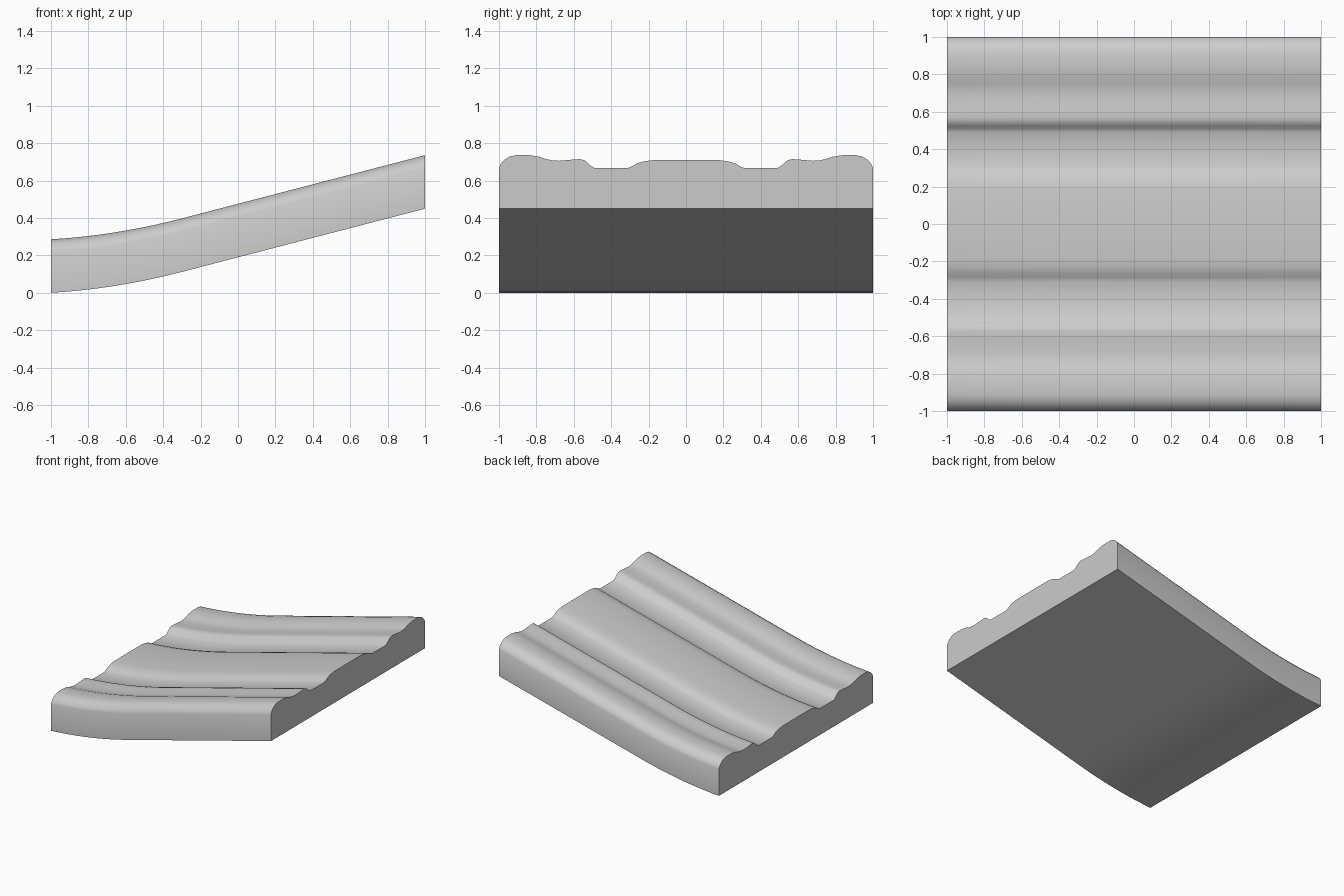
import bpy, bmesh, math

if "Cube" in bpy.data.objects:
    bpy.data.objects.remove(bpy.data.objects["Cube"])

# Half of the top cross-section: (y, height above the underside)
HALF = [(0.0, 0.26), (0.18, 0.259), (0.23, 0.252), (0.265, 0.241), (0.285, 0.228), (0.31, 0.218),
        (0.49, 0.218), (0.51, 0.23), (0.525, 0.245), (0.545, 0.26), (0.57, 0.265), (0.61, 0.262),
        (0.68, 0.256), (0.72, 0.259), (0.75, 0.266), (0.785, 0.278), (0.84, 0.286), (0.91, 0.286),
        (0.945, 0.278), (0.97, 0.262), (0.99, 0.24), (1.0, 0.218)]
top = [(-y, h) for y, h in reversed(HALF[1:])] + HALF
section = [(-1.0, 0.0)] + top + [(1.0, 0.0)]


# Ramp height: curve blending into a straight slope
def ramp(x):
    s0, s1, xe = 0.062, 0.269, -0.3
    t = min(x, xe) + 1
    z = s0 * t + (s1 - s0) * t * t / (2 * (xe + 1))
    return (z + s1 * max(0, x - xe)) * 0.45 / 0.4656


stations = [-1 + 0.7 * i / 9 for i in range(10)] + [0.13, 0.57, 1.0]

# Swept track block
bm = bmesh.new()
rings = [[bm.verts.new((x, y, ramp(x) + h)) for y, h in section] for x in stations]
n = len(section)
for a, b in zip(rings, rings[1:]):
    for i in range(n):
        j = (i + 1) % n
        bm.faces.new((a[i], a[j], b[j], b[i]))
bm.faces.new(rings[0])
bm.faces.new(rings[-1])
bmesh.ops.recalc_face_normals(bm, faces=bm.faces)
me = bpy.data.meshes.new("track_ramp")
bm.to_mesh(me)
bm.free()
obj = bpy.data.objects.new("track_ramp", me)
bpy.context.collection.objects.link(obj)

# Plain grey material
mat = bpy.data.materials.new("plain grey")
mat.diffuse_color = (0.6, 0.6, 0.6, 1)
mat.use_nodes = True
mat.node_tree.nodes["Principled BSDF"].inputs["Base Color"].default_value = mat.diffuse_color
me.materials.append(mat)

bpy.context.view_layer.objects.active = obj
obj.select_set(True)
bpy.ops.object.shade_smooth_by_angle(angle=math.radians(40))
